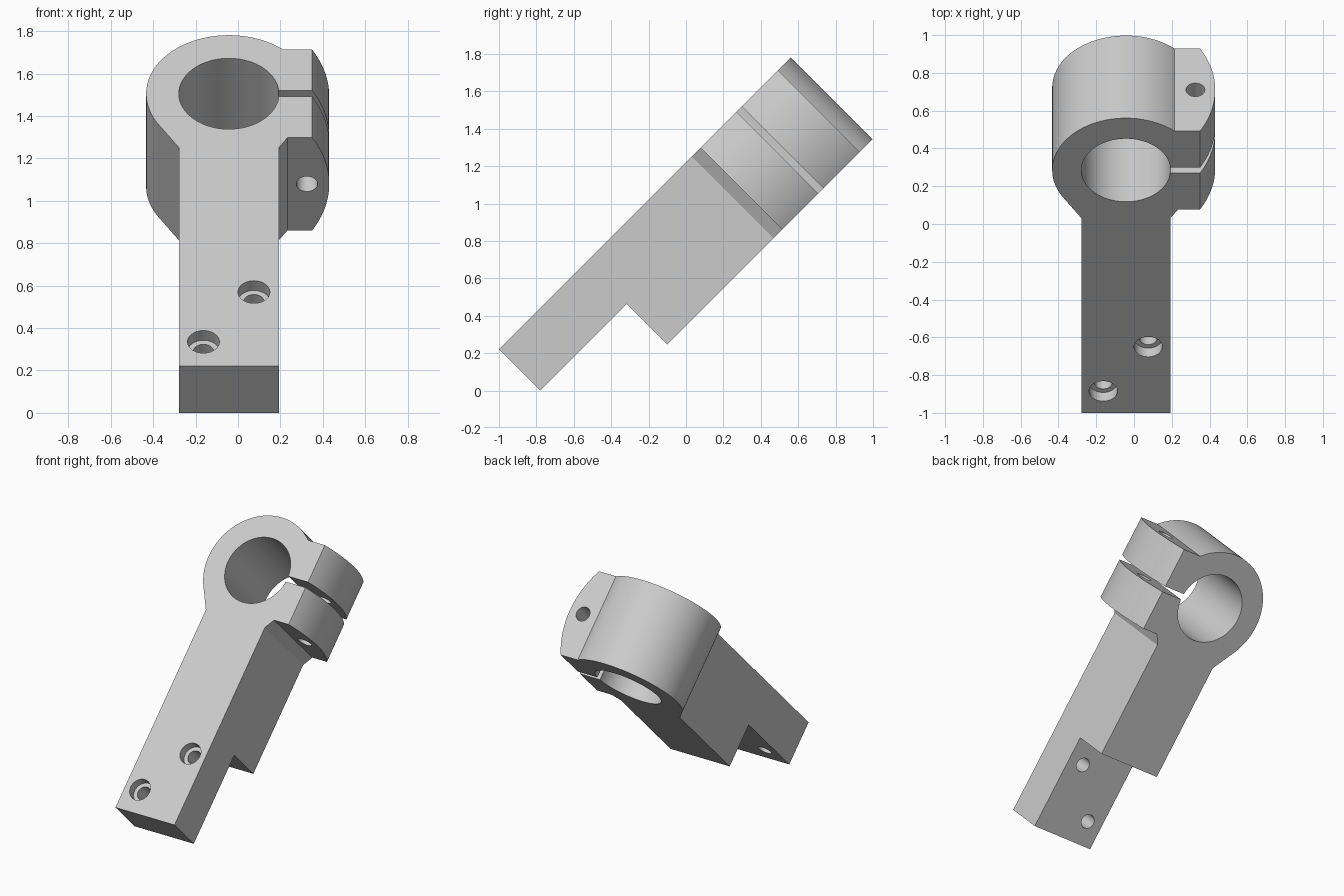
import bpy
import math
from mathutils import Matrix, Vector

cube = bpy.data.objects.get("Cube")
if cube:
    bpy.data.objects.remove(cube, do_unlink=True)

# Local frame: x across, y along the bar, z out of the upper face (z = 0)
CX, CY = -0.043, 1.817          # centre of the clamp ring
RING, BORE = 0.39, 0.236
DEPTH, THIN, STEP = 0.618, 0.311, 0.654
EAR = 0.293                     # half height of the clamp ear
BLEND = math.radians(32)        # where the ring blends into the bar
EAR_X, BULGE = 0.35, 0.08       # ear end at the faces, and its bulge


def prism(name, outline, z0, z1):
    """Closed outline extruded from z0 to z1."""
    n = len(outline)
    verts = [(x, y, z) for z in (z0, z1) for x, y in outline]
    faces = [list(range(n))[::-1], list(range(n, 2 * n))]
    faces += [[i, (i + 1) % n, (i + 1) % n + n, i + n] for i in range(n)]
    mesh = bpy.data.meshes.new(name)
    mesh.from_pydata(verts, [], faces)
    obj = bpy.data.objects.new(name, mesh)
    bpy.context.collection.objects.link(obj)
    return obj


def box(name, x0, x1, y0, y1, z0, z1):
    return prism(name, [(x0, y0), (x1, y0), (x1, y1), (x0, y1)], z0, z1)


def cylinder(name, center, radius, length, axis="Z", sides=64):
    ring = [(radius * math.cos(math.tau * i / sides),
             radius * math.sin(math.tau * i / sides)) for i in range(sides)]
    obj = prism(name, ring, -length / 2, length / 2)
    turn = Matrix.Rotation(math.radians(90), 4, "X") if axis == "Y" else Matrix()
    obj.data.transform(Matrix.Translation(Vector(center)) @ turn)
    return obj


def combine(target, tool, operation):
    bpy.context.view_layer.objects.active = target
    mod = target.modifiers.new("cut", "BOOLEAN")
    mod.operation, mod.solver, mod.object = operation, "EXACT", tool
    bpy.ops.object.modifier_apply(modifier=mod.name)
    bpy.data.objects.remove(tool, do_unlink=True)


# Bar, ring and ear as one outline
join_y = CY - (RING - BORE * math.cos(BLEND)) / math.sin(BLEND)
ear_root = CX + (RING - EAR * math.sin(BLEND)) / math.cos(BLEND)
outline = [(CX - BORE, 0), (CX + BORE, 0), (CX + BORE, join_y),
           (ear_root, CY - EAR), (0.5, CY - EAR), (0.5, CY + EAR)]
start, end = math.asin(EAR / RING), math.pi + BLEND
for i in range(65):
    a = start + (end - start) * i / 64
    outline.append((CX + RING * math.cos(a), CY + RING * math.sin(a)))
outline.append((CX - BORE, join_y))
body = prism("clamp_arm", outline, -DEPTH, 0)

# Rounded outer end of the ear
round_r = (DEPTH ** 2 / 4 + BULGE ** 2) / (2 * BULGE)
combine(body, cylinder("ear_rounding", (EAR_X + BULGE - round_r, 1, -DEPTH / 2),
                       round_r, 4, "Y", 160), "INTERSECT")

# Bore, clamp slot, clamp screw hole and stepped-down foot
cutters = [
    cylinder("bore_cutter", (CX, CY, -DEPTH / 2), BORE, 2, "Z", 96),
    box("slot_cutter", CX, 0.6, CY - 0.02, CY + 0.02, -1, 1),
    cylinder("screw_hole_cutter", (0.325, CY, -DEPTH / 2), 0.05, 0.8, "Y", 48),
    box("foot_cutter", -1, 1, -1, STEP, -1, -THIN),
]
# Counterbored mounting holes
for x, y in ((0.075, 0.495), (-0.163, 0.163)):
    cutters.append(cylinder("mount_hole_cutter", (x, y, 0), 0.048, 2))
    cutters.append(cylinder("counterbore_cutter", (x, y, 0), 0.075, 0.13))
for tool in cutters:
    combine(body, tool, "DIFFERENCE")

# Single grey finish
grey = bpy.data.materials.new("plain_grey")
grey.use_nodes = True
color = (0.6, 0.6, 0.6, 1)
grey.diffuse_color = color
grey.node_tree.nodes["Principled BSDF"].inputs["Base Color"].default_value = color
body.data.materials.clear()
body.data.materials.append(grey)

# Smooth the curved walls, then tilt the arm into place
bpy.ops.object.select_all(action="DESELECT")
body.select_set(True)
bpy.context.view_layer.objects.active = body
bpy.ops.object.shade_smooth_by_angle(angle=math.radians(20))
body.rotation_euler = (math.radians(45), 0, 0)
body.location = (0, -1, 0.22)
